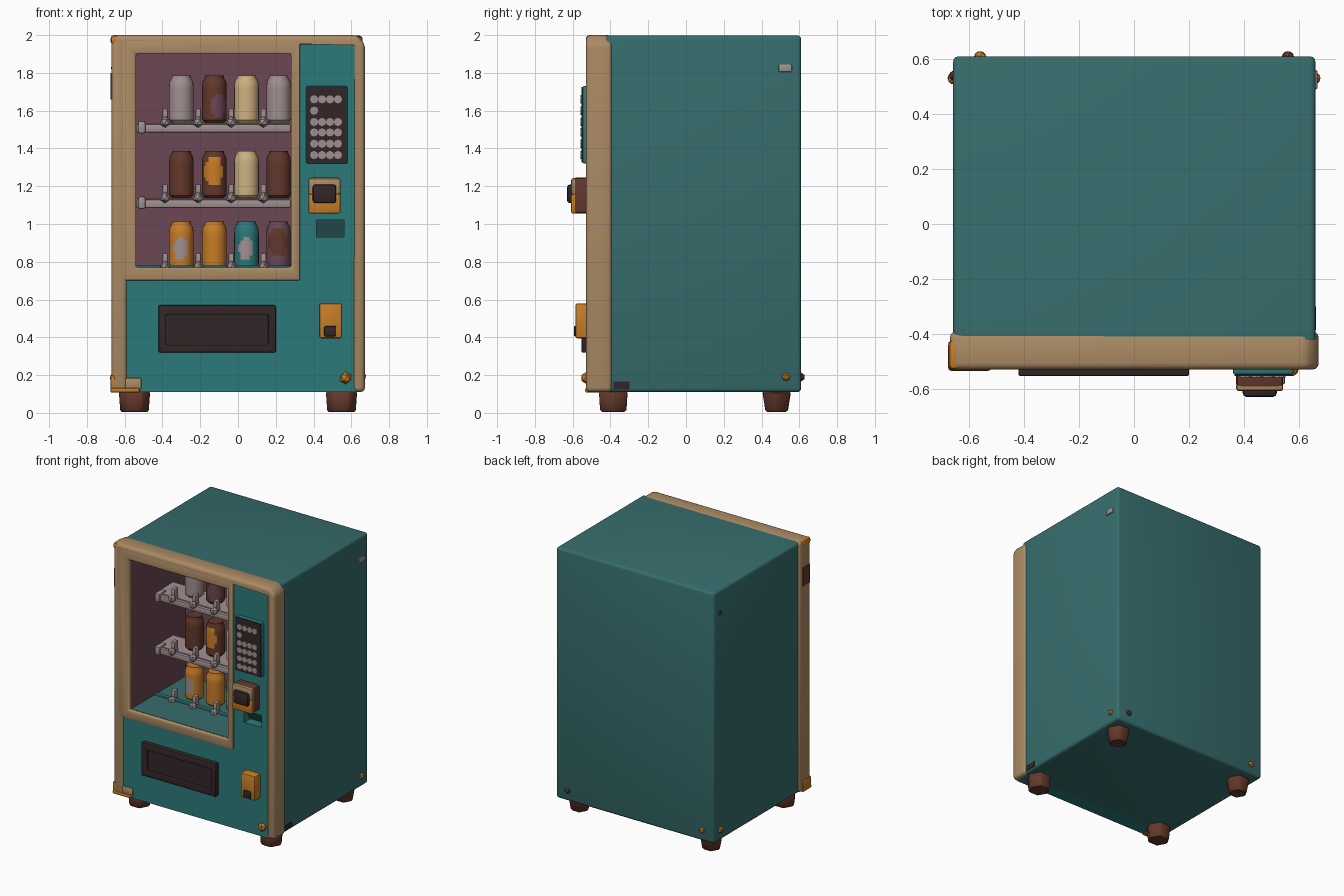
import bpy, bmesh, math
from mathutils import Matrix, Vector

if "Cube" in bpy.data.objects:
    bpy.data.objects.remove(bpy.data.objects["Cube"])


def mat(name, r, g, b):
    m = bpy.data.materials.new(name)
    m.diffuse_color = (r, g, b, 1)
    m.use_nodes = True
    m.node_tree.nodes["Principled BSDF"].inputs["Base Color"].default_value = m.diffuse_color
    return m


BODY = mat("body teal", 0.037, 0.152, 0.151)
TEAL = mat("panel teal", 0.025, 0.195, 0.198)
TAN = mat("frame tan", 0.41, 0.26, 0.13)
CREAM = mat("can cream", 0.62, 0.45, 0.22)
ORANGE = mat("rust orange", 0.58, 0.205, 0.02)
BROWN = mat("rust brown", 0.125, 0.04, 0.024)
DARK = mat("dark plastic", 0.033, 0.019, 0.02)
PURPLE = mat("interior purple", 0.15, 0.063, 0.09)
GREY = mat("metal grey", 0.36, 0.28, 0.28)


def finish(name, bm, mats, bevel=0.0, segs=2, recalc=True):
    if recalc:
        bmesh.ops.recalc_face_normals(bm, faces=bm.faces)
    if bevel:
        sharp = [e for e in bm.edges if len(e.link_faces) == 2 and e.calc_face_angle(0) > 0.5]
        bmesh.ops.bevel(bm, geom=sharp, offset=bevel, segments=segs, profile=0.5,
                        affect='EDGES', clamp_overlap=True)
    me = bpy.data.meshes.new(name)
    bm.to_mesh(me)
    bm.free()
    for m in mats:
        me.materials.append(m)
    ob = bpy.data.objects.new(name, me)
    bpy.context.collection.objects.link(ob)
    return ob


def box_bm(x0, x1, y0, y1, z0, z1):
    bm = bmesh.new()
    bmesh.ops.create_cube(bm, size=1, matrix=Matrix.Translation(
        ((x0 + x1) / 2, (y0 + y1) / 2, (z0 + z1) / 2)) @ Matrix.Diagonal((x1 - x0, y1 - y0, z1 - z0, 1)))
    return bm


def box(name, m, x0, x1, y0, y1, z0, z1, bevel=0.0, segs=2):
    return finish(name, box_bm(x0, x1, y0, y1, z0, z1), [m], bevel, segs)


def prism(name, m, pts, y0, y1, bevel=0.0, segs=2):
    """Extrude an x-z outline along y."""
    bm = bmesh.new()
    f = bm.faces.new([bm.verts.new((x, y0, z)) for x, z in pts])
    ext = bmesh.ops.extrude_face_region(bm, geom=[f], use_keep_orig=True)["geom"]
    for v in ext:
        if isinstance(v, bmesh.types.BMVert):
            v.co.y = y1
    return finish(name, bm, [m], bevel, segs)


def ring(name, m, outer, inner, y0, y1, bevel=0.0, segs=2):
    """Rectangular frame; rectangles are (x0, z0, x1, z1)."""
    bm = bmesh.new()
    loops = []
    for (a, b, c, d), y in ((outer, y0), (inner, y0), (inner, y1), (outer, y1)):
        loops.append([bm.verts.new((x, y, z)) for x, z in ((a, b), (c, b), (c, d), (a, d))])
    for k in range(4):
        p, q = loops[k], loops[(k + 1) % 4]
        for i in range(4):
            j = (i + 1) % 4
            bm.faces.new((p[i], p[j], q[j], q[i]))
    return finish(name, bm, [m], bevel, segs)


def rivet(name, m, loc, r=0.025):
    bm = bmesh.new()
    bmesh.ops.create_icosphere(bm, subdivisions=1, radius=r, matrix=Matrix.Translation(loc))
    return finish(name, bm, [m])


def can(name, x, y, z, m, label=None, patch=(0, 0.12, 0.04, 0.05)):
    """Lathed drink can; patch is an oval label (x, z, half width, half height)."""
    bm = bmesh.new()
    prof = [(0.05, 0), (0.064, 0.015)] + [(0.065, 0.03 + 0.02 * i) for i in range(9)] + \
           [(0.062, 0.218), (0.05, 0.24), (0.05, 0.25)]
    n = 24
    rows = [[bm.verts.new((x + r * math.sin(2 * math.pi * i / n), y - r * math.cos(2 * math.pi * i / n), z + h))
             for i in range(n)] for r, h in prof]
    for a, b in zip(rows, rows[1:]):
        for i in range(n):
            bm.faces.new((a[i], a[(i + 1) % n], b[(i + 1) % n], b[i]))
    bm.faces.new(rows[0])
    bm.faces.new(rows[-1])
    px, pz, pw, ph = patch
    for f in bm.faces:
        c = f.calc_center_median() - Vector((x, y, z))
        if label and c.y < 0 and ((c.x - px) / pw) ** 2 + ((c.z - pz) / ph) ** 2 < 1:
            f.material_index = 1
    finish(name, bm, [m, label or m])


# Cabinet shell, open at the front
bm = box_bm(-0.658, 0.66, -0.42, 0.61, 0.11, 1.998)
bmesh.ops.delete(bm, geom=[f for f in bm.faces if f.calc_center_median().y < -0.41], context='FACES')
finish("cabinet", bm, [BODY], 0.02, 3)

# Display cavity with a teal floor
bm = box_bm(-0.541, 0.281, -0.50, 0.15, 0.768, 1.902)
bmesh.ops.delete(bm, geom=[f for f in bm.faces if f.calc_center_median().y < -0.45], context='FACES')
for f in bm.faces:
    f.material_index = 1 if f.calc_center_median().z < 0.8 else 0
bmesh.ops.reverse_faces(bm, faces=bm.faces)
finish("display_cavity", bm, [PURPLE, BODY], recalc=False)

# Front frame and panels
prism("front_frame", TAN, [(-.67, .11), (-.67, 2), (.63, 2), (.672, 1.955), (.672, .11), (.61, .11),
                           (.61, 1.945), (-.585, 1.945), (-.585, .11)], -0.53, -0.39, 0.024, 3)
ring("window_frame", TAN, (-.635, .70, .33, 1.98), (-.54, .77, .28, 1.9), -0.53, -0.495, 0.012)
box("lower_panel", TEAL, -0.61, 0.63, -0.52, -0.40, 0.11, 0.705)
box("frame_foot", TAN, -0.60, -0.51, -0.526, -0.50, 0.125, 0.185, 0.008)
ring("control_panel", TEAL, (.31, .70, .63, 1.95), (.415, .93, .56, 1.02), -0.52, -0.40)

# Slot with a back sloping under its upper edge
bm = bmesh.new()
bm.faces.new([bm.verts.new(p) for p in ((.40, -.44, .92), (.57, -.44, .92), (.57, -.51, 1.025), (.40, -.51, 1.025))])
for f in bm.faces:
    f.normal_update()
    if f.normal.y > 0:
        f.normal_flip()
finish("slot_back", bm, [BODY], recalc=False)

# Rusted frame corners and stains
box("worn_corner_bottom", ORANGE, -0.676, -0.52, -0.534, -0.43, 0.107, 0.133, 0.01)
box("worn_corner_side", ORANGE, -0.676, -0.645, -0.53, -0.43, 0.108, 0.20, 0.012)
box("worn_corner_top", ORANGE, -0.675, -0.63, -0.53, -0.42, 1.95, 2.0, 0.018)
box("left_stain", BROWN, -0.674, -0.664, -0.515, -0.43, 1.66, 1.80)
box("right_stain", DARK, 0.655, 0.663, -0.385, -0.30, 0.125, 0.165)

# Shelves with rails, knobs and dividers
dividers = (-0.385, -0.21, -0.035, 0.135)
for k, z in enumerate((1.535, 1.135, 0.77)):
    if z > 1:
        box(f"shelf_{k}", GREY, -0.54, 0.28, -0.2, 0.0, z - 0.03, z)
        box(f"shelf_rail_{k}", GREY, -0.54, 0.28, -0.225, -0.195, z - 0.05, z - 0.005, 0.008)
        box(f"shelf_bracket_{k}", GREY, -0.53, -0.49, -0.24, -0.15, z - 0.055, z + 0.01, 0.01)
    else:
        box("floor_rail", TEAL, -0.54, 0.28, -0.225, -0.195, 0.76, 0.78, 0.006)
    for i, x in enumerate(dividers):
        box(f"divider_{k}_{i}", GREY, x - 0.014, x + 0.014, -0.225, -0.18, z - 0.01, z + 0.075, 0.006)
        rivet(f"divider_knob_{k}_{i}", GREY, (x, -0.235, z + 0.005), 0.03)

# Cans
low, wide = (-0.005, 0.105, 0.036, 0.062), (-0.005, 0.14, 0.05, 0.08)
stock = [[(GREY,), (BROWN, PURPLE, (0.025, 0.09, 0.045, 0.06)), (CREAM,), (GREY,)],
         [(BROWN,), (BROWN, ORANGE, wide), (CREAM,), (BROWN,)],
         [(ORANGE, GREY, low), (ORANGE,), (TEAL, GREY, low), (PURPLE, BROWN, wide)]]
for row, z in zip(stock, (1.535, 1.137, 0.762)):
    for spec, x in zip(row, (-0.3, -0.125, 0.045, 0.215)):
        can("can", x, -0.09, z, *spec)

# Keypad
box("keypad_base", TEAL, 0.36, 0.58, -0.548, -0.5, 1.32, 1.73, 0.008)
box("keypad_face", DARK, 0.366, 0.574, -0.553, -0.54, 1.326, 1.724)
for z in (1.66, 1.60, 1.54, 1.485, 1.425, 1.365):
    for x in (0.403, 0.445, 0.487, 0.529):
        if z == 1.60 and x > 0.41:
            continue
        bm = bmesh.new()
        bmesh.ops.create_cone(bm, cap_ends=True, segments=8, radius1=0.022, radius2=0.022, depth=0.01,
                              matrix=Matrix.Translation((x, -0.553, z)) @ Matrix.Rotation(math.pi / 2, 4, 'X'))
        finish("key", bm, [GREY])

# Card reader
box("reader_base", BROWN, 0.372, 0.543, -0.60, -0.5, 1.055, 1.245, 0.016)
box("reader_face", ORANGE, 0.372, 0.543, -0.608, -0.58, 1.055, 1.16, 0.01)
box("reader_top_trim", TAN, 0.372, 0.543, -0.608, -0.58, 1.155, 1.243, 0.012)
box("reader_button", DARK, 0.395, 0.52, -0.63, -0.59, 1.11, 1.21, 0.016)

# Coin return
box("coin_return", ORANGE, 0.43, 0.55, -0.585, -0.5, 0.395, 0.58, 0.01)
box("coin_cup", DARK, 0.455, 0.52, -0.594, -0.57, 0.405, 0.46, 0.008)

# Dispenser hatch
ring("hatch_frame", DARK, (-.42, .32, .20, .57), (-.38, .36, .16, .52), -0.553, -0.50, 0.006)
box("hatch_flap", DARK, -0.39, 0.17, -0.53, -0.50, 0.35, 0.53)

# Rivets and feet, mirrored left and right
rivet("front_rivet", ORANGE, (0.57, -0.525, 0.185), 0.034)
box("right_dent", GREY, 0.655, 0.668, 0.49, 0.56, 1.805, 1.845, 0.006)
rivet("left_rivet_high", BROWN, (-0.655, 0.54, 1.83), 0.02)
for s in (-1, 1):
    rivet("side_rivet_low", ORANGE, (s * 0.656, 0.53, 0.19))
    rivet("back_rivet", ORANGE if s < 0 else BROWN, (s * 0.56, 0.607, 0.19))
    for y, r in ((-0.385, 0.08), (0.48, 0.068)):
        bm = bmesh.new()
        bmesh.ops.create_cone(bm, cap_ends=True, segments=6, radius1=r, radius2=0.088, depth=0.11,
                              matrix=Matrix.Translation((s * 0.548, y, 0.06)) @ Matrix.Rotation(math.pi / 6, 4, 'Z'))
        finish("foot", bm, [BROWN], 0.01, 1)

# Smooth shading with crisp edges
for ob in bpy.data.objects:
    ob.select_set(True)
    bpy.context.view_layer.objects.active = ob
bpy.ops.object.shade_smooth_by_angle(angle=math.radians(35))
